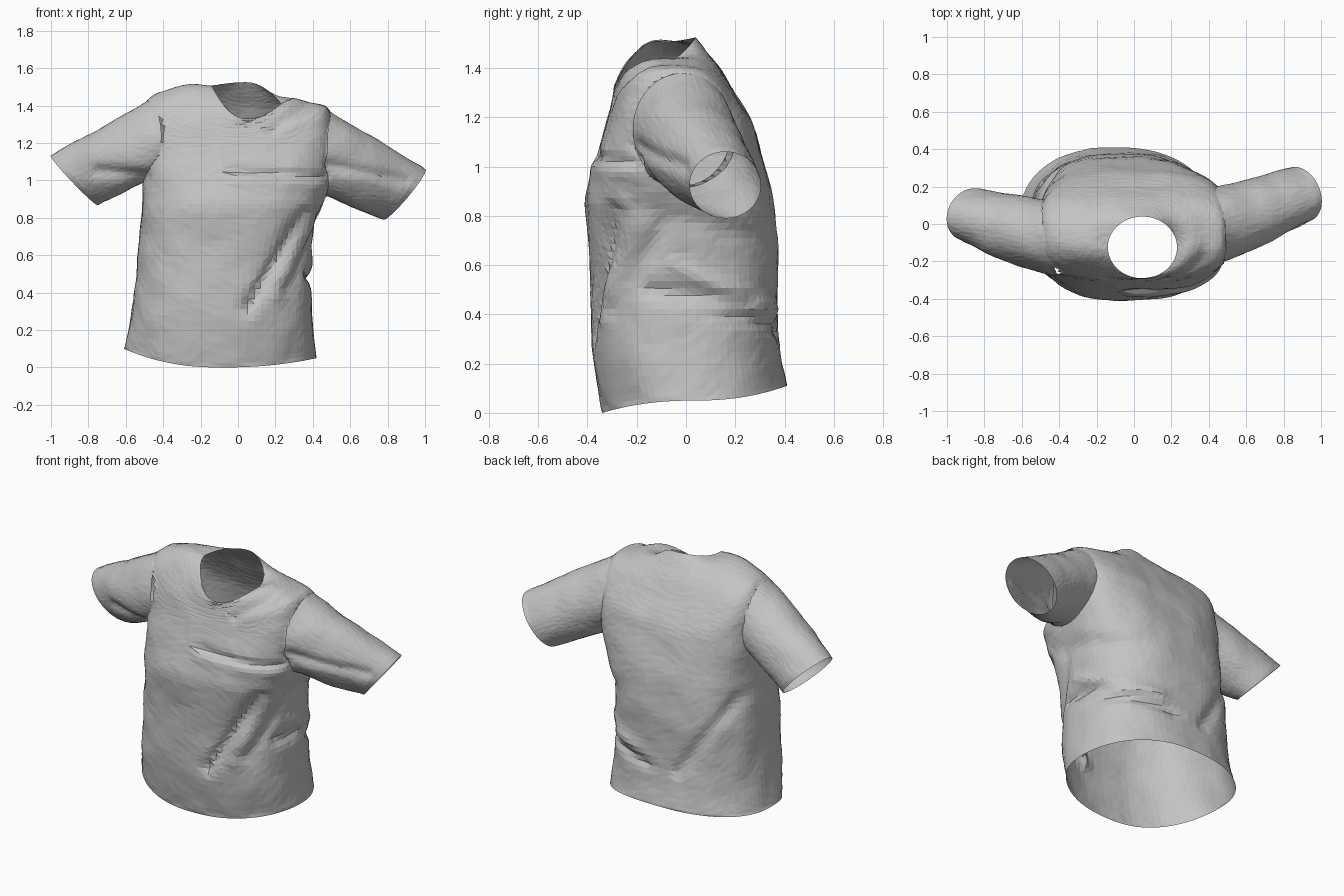
import bpy, bmesh, random
from math import cos, sin, pi, exp
from mathutils import Vector, noise
from mathutils.geometry import intersect_point_line

random.seed(4)
if "Cube" in bpy.data.objects:
    bpy.data.objects.remove(bpy.data.objects["Cube"])

# Cloth colour
cloth = bpy.data.materials.new("grey_cloth")
cloth.use_nodes = True
GREY = (0.55, 0.55, 0.55, 1)
cloth.diffuse_color = GREY
cloth.node_tree.nodes["Principled BSDF"].inputs["Base Color"].default_value = GREY

SEGMENTS = 84
FACING = {
    "front": Vector((0, -1, 0)), "back": Vector((0, 1, 0)),
    "left": Vector((1, 0, 0)), "right": Vector((-1, 0, 0)),
}

# Folds by side: start and end (across, height), width, rise (negative is a groove)
FOLDS = [
    ("front", (0, 1.05), (.46, 1.02), .022, -.018),
    ("front", (0, 1.0), (.46, .98), .04, .01),
    ("front", (.05, .32), (.36, .82), .035, -.028),
    ("front", (.2, .38), (.42, .85), .04, .012),
    ("front", (-.75, 1.05), (-.5, 1.02), .035, -.018),
    ("front", (.18, 1.27), (.38, 1.4), .03, -.014),
    ("front", (.5, 1.08), (.9, 1.0), .035, -.018),
    ("left", (-.15, .5), (.25, .46), .035, -.025),
    ("left", (-.05, .6), (.3, .42), .035, .015),
    ("left", (-.3, .42), (-.1, .75), .04, -.018),
    ("left", (-.2, .84), (.25, .72), .05, -.015),
    ("back", (0, .33), (.4, .4), .03, -.022),
    ("back", (.1, .42), (.38, .5), .04, .016),
    ("back", (-.5, .8), (-.2, .33), .04, -.02),
]


def fold_height(p, normal):
    total = noise.noise(p * 7) * .008 + random.uniform(-.001, .001)
    for side, start, end, width, rise in FOLDS:
        weight = normal.dot(FACING[side])
        if weight <= 0:
            continue
        across = p.x if side in ("front", "back") else p.y
        q = Vector((across, p.z, 0))
        a, b = Vector((*start, 0)), Vector((*end, 0))
        t = intersect_point_line(q, a, b)[1]
        gap = (q - a.lerp(b, min(1, max(0, t)))).length
        total += min(1, 2 * weight) * rise * exp(-(gap / width) ** 2)
    return total


def cut_armhole(bm, side, centre, up, across):
    """Open the body wall and pull the cut edge onto a clean oval."""
    def reach(p):
        d = p - centre
        return ((d.y / across.y) ** 2 + (d.z / up.z) ** 2) ** .5

    inside = []
    for f in bm.faces:
        p = f.calc_center_median()
        if side * p.x > .3 and reach(p) < .93:
            inside.append(f)
    bmesh.ops.delete(bm, geom=inside, context="FACES")
    for v in bm.verts:
        r = reach(v.co)
        if v.is_boundary and side * v.co.x > .3 and r < 1.3:
            v.co.y = centre.y + (v.co.y - centre.y) * .97 / r
            v.co.z = centre.z + (v.co.z - centre.z) * .97 / r


def loft(name, rings, holes=()):
    """Skin open rings, crumple the cloth and cut any armholes."""
    bm = bmesh.new()
    loops = [[bm.verts.new(p) for p in ring] for ring in rings]
    for low, high in zip(loops, loops[1:]):
        for i in range(SEGMENTS):
            j = (i + 1) % SEGMENTS
            bm.faces.new((low[i], low[j], high[j], high[i]))
    bm.normal_update()
    rims = set(loops[0] + loops[-1])
    moves = [(v, v.normal * fold_height(v.co, v.normal))
             for v in bm.verts if v not in rims]
    for v, move in moves:
        v.co += move
    for hole in holes:
        cut_armhole(bm, *hole)
    bmesh.ops.triangulate(bm, faces=bm.faces[:])
    mesh = bpy.data.meshes.new(name)
    bm.to_mesh(mesh)
    bm.free()
    mesh.materials.append(cloth)
    obj = bpy.data.objects.new(name, mesh)
    bpy.context.collection.objects.link(obj)


def smooth_rows(rows, steps):
    """Catmull-Rom interpolation between profile rows."""
    padded = [rows[0]] + rows + [rows[-1]]
    out = []
    for a, b, c, d in zip(padded, padded[1:], padded[2:], padded[3:]):
        for s in range(steps):
            t = s / steps
            out.append([q + .5 * t * (r - p + t * (2 * p - 5 * q + 4 * r - e
                        + t * (3 * (q - r) + e - p)))
                        for p, q, r, e in zip(a, b, c, d)])
    return out + [rows[-1]]


def body_ring(row):
    xl, zl, xr, zr, yf, zf, yb, zb, power = row
    ring = []
    for i in range(SEGMENTS):
        c, s = cos(2 * pi * i / SEGMENTS), sin(2 * pi * i / SEGMENTS)
        x = (xl + xr) / 2 + (xr - xl) / 2 * abs(c) ** power * (1 if c > 0 else -1)
        y = (yf + yb) / 2 + (yb - yf) / 2 * abs(s) ** power * (1 if s > 0 else -1)
        z = c * c * (zr if c > 0 else zl) + s * s * (zb if s > 0 else zf)
        ring.append(Vector((x, y, z)))
    return ring


# Body: level sections as height, right, left, front, back, squareness
LEVELS = [
    (.25, -.575, .40, -.38, .385, .84),
    (.45, -.55, .39, -.385, .37, .8),
    (.65, -.535, .39, -.39, .375, .78),
    (.85, -.515, .45, -.41, .355, .76),
    (1.0, -.51, .50, -.375, .32, .7),
    (1.15, -.51, .51, -.33, .28, .65),
]
# Hem, then shoulder and neck sections, each side with its own height
rows = [[-.61, .10, .42, .05, -.34, 0, .41, .11, .89]]
rows += [[xl, z, xr, z, yf, z, yb, z, p] for z, xl, xr, yf, yb, p in LEVELS]
rows += [
    [-.51, 1.31, .51, 1.28, -.31, 1.22, .245, 1.22, .65],
    [-.475, 1.435, .48, 1.39, -.30, 1.27, .195, 1.30, .72],
    [-.36, 1.49, .38, 1.42, -.295, 1.30, .145, 1.39, .84],
    [-.24, 1.515, .30, 1.44, -.293, 1.32, .09, 1.46, .93],
    [-.14, 1.505, .23, 1.41, -.29, 1.33, .04, 1.525, 1],
]
rings = [body_ring(row) for row in smooth_rows(rows, 7)]

# Sleeves: side, then centre, up and across vectors at armhole and cuff
SLEEVES = {
    "left_sleeve": (1, (.47, -.015, 1.15), (0, 0, .235), (0, .205, 0),
                    (.89, .16, .925), (.11, 0, .135), (-.03, .145, 0)),
    "right_sleeve": (-1, (-.47, -.075, 1.22), (.01, 0, .218), (0, .2, 0),
                     (-.875, .05, 1.0), (-.125, 0, .133), (.02, .14, 0)),
}
armholes = []
for name, (side, *vectors) in SLEEVES.items():
    c0, u0, a0, c1, u1, a1 = map(Vector, vectors)
    armholes.append((side, c0, u0, a0))
    sleeve = []
    for k in range(21):
        t = k / 20
        centre, up, across = c0.lerp(c1, t), u0.lerp(u1, t), a0.lerp(a1, t)
        # the front of the sleeve stays full before it narrows to the cuff
        centre.y -= .06 * t * (1 - t)
        across.y += .05 * t * (1 - t)
        ring = []
        for i in range(SEGMENTS):
            angle = side * 2 * pi * i / SEGMENTS
            p = centre + across * cos(angle) + up * sin(angle)
            # the seam wraps around the curved body
            p.x -= side * .06 * (1 - t) * cos(angle) ** 2
            ring.append(p)
        sleeve.append(ring)
    loft(name, sleeve)

loft("shirt_body", rings, armholes)
